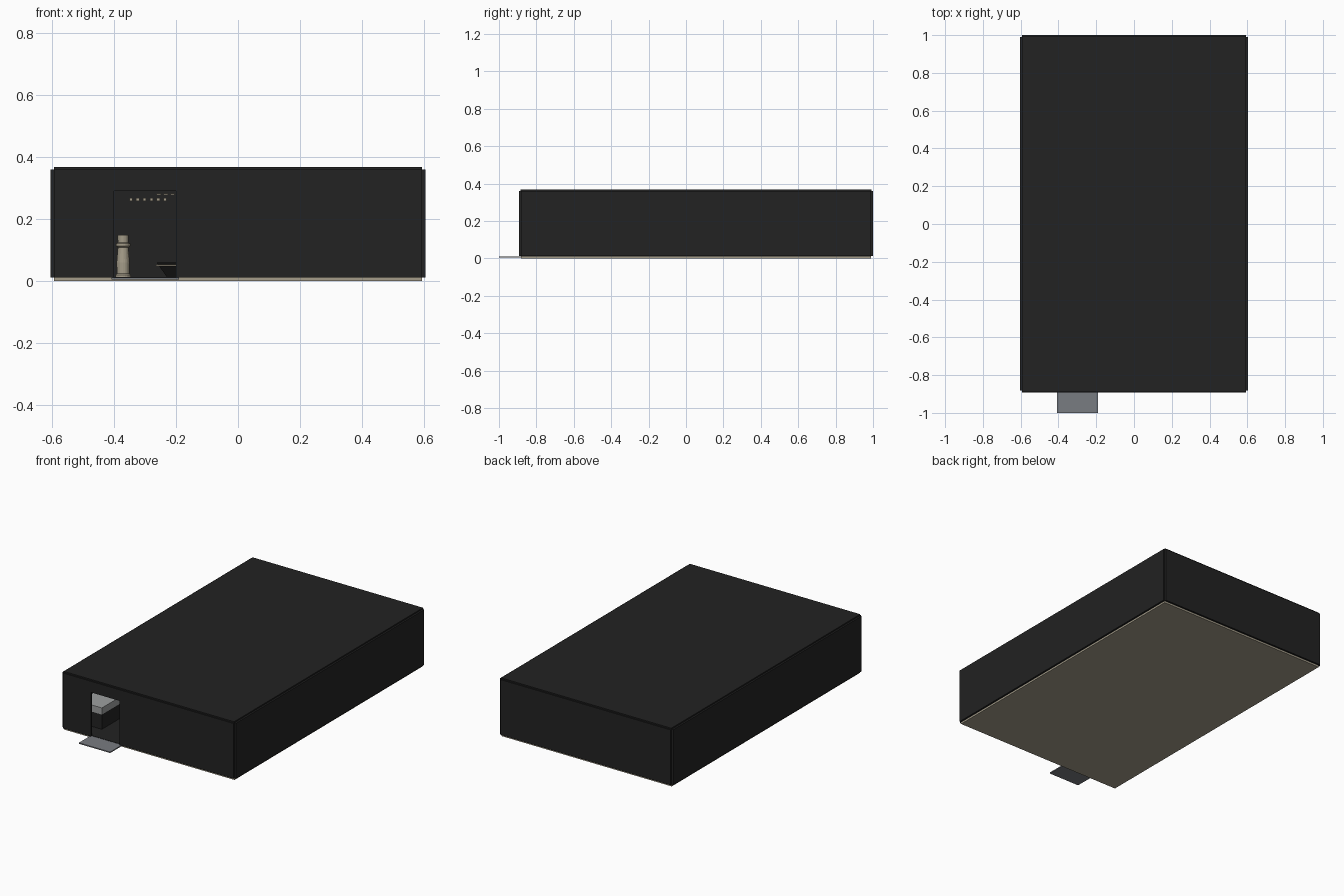
import bpy, bmesh, math
from mathutils import Vector

if "Cube" in bpy.data.objects:
    bpy.data.objects.remove(bpy.data.objects["Cube"])


def material(name, rgb):
    m = bpy.data.materials.new(name)
    m.diffuse_color = (*rgb, 1)
    m.use_nodes = True
    m.node_tree.nodes["Principled BSDF"].inputs["Base Color"].default_value = m.diffuse_color
    return m


BLACK = material("matte black", (0.016, 0.016, 0.016))
BEIGE = material("warm beige", (0.38, 0.34, 0.255))
GREY = material("metal grey", (0.19, 0.2, 0.22))
PALE = material("pale grey", (0.34, 0.35, 0.35))


def finish(name, bm, mat):
    bmesh.ops.recalc_face_normals(bm, faces=bm.faces)
    me = bpy.data.meshes.new(name)
    bm.to_mesh(me)
    bm.free()
    me.materials.append(mat)
    ob = bpy.data.objects.new(name, me)
    bpy.context.collection.objects.link(ob)
    return ob


def box(name, x0, x1, y0, y1, z0, z1, mat, taper=1.0):
    """Box from its limits; taper scales the bottom face."""
    bm = bmesh.new()
    bmesh.ops.create_cube(bm, size=1)
    for v in bm.verts:
        k = taper if v.co.z < 0 else 1
        v.co = Vector(((x0 + x1) / 2 + v.co.x * k * (x1 - x0),
                       (y0 + y1) / 2 + v.co.y * k * (y1 - y0),
                       (z0 + z1) / 2 + v.co.z * (z1 - z0)))
    return finish(name, bm, mat)


def lathe(name, profile, loc, mat, n=24):
    bm = bmesh.new()
    rings = [[bm.verts.new((loc[0] + r * math.cos(2 * math.pi * i / n),
                            loc[1] + r * math.sin(2 * math.pi * i / n), z))
              for i in range(n)] for r, z in profile]
    for a, b in zip(rings, rings[1:]):
        for i in range(n):
            bm.faces.new((a[i], a[(i + 1) % n], b[(i + 1) % n], b[i]))
    bm.faces.new(rings[0])
    bm.faces.new(rings[-1])
    return finish(name, bm, mat)


X, XO = 0.593, 0.604          # inner and outer wall faces
YF, YFI = -0.893, -0.882      # front wall
YB, YBI = 1.0, 0.989          # back wall
Z0, Z1, ZR = 0.012, 0.36, 0.368
DL, DR, DT = -0.4, -0.2, 0.29  # doorway

# floor slab, dark carpet and roof
box("floor_slab", -X, X, YFI, YBI, 0, 0.011, BEIGE)
box("floor_carpet", -X, X, YFI, YBI, 0.011, 0.0135, BLACK)
box("roof", -X, X, YFI - 0.004, YBI + 0.004, Z1, ZR, BLACK)

# side and back walls, leaving notched corners
for s, side in ((-1, "left"), (1, "right")):
    box(side + "_wall", *sorted((s * X, s * XO)), YFI, YBI, Z0, Z1, BLACK)
box("back_wall", -X, X, YBI, YB, Z0, Z1, BLACK)

# front wall around the doorway
box("front_wall_left", -X, DL, YF, YFI, Z0, Z1, BLACK)
box("front_wall_right", DR, X, YF, YFI, Z0, Z1, BLACK)
box("door_lintel", DL, DR, YF, YFI, DT, Z1, BLACK)

# entrance plate
box("entrance_plate", -0.408, -0.19, -1.0, YFI, 0.005, 0.0115, GREY)

# counter just inside the door
box("counter_base", -0.56, -0.402, -0.78, -0.5, 0.0135, 0.106, BLACK)
box("counter_top", -0.56, -0.402, -0.78, -0.5, 0.106, 0.148, PALE)

# turned column standing further in
column = lathe("column", [(0.025, 0.0135), (0.025, 0.02), (0.02, 0.024),
                          (0.021, 0.06), (0.017, 0.108), (0.023, 0.113),
                          (0.023, 0.121), (0.017, 0.124), (0.018, 0.148)],
               (-0.37, 0.2), BEIGE)

# low table with a tapered body
box("table_body", -0.262, -0.1, 0.1, 0.3, 0.0135, 0.06, BLACK, 0.6)
box("table_top", -0.264, -0.098, 0.098, 0.302, 0.049, 0.053, BEIGE)

# small hanging lamps on two rows
for i in range(6):
    x = -0.35 + i * 0.022
    box(f"lamp_low_{i}", x, x + 0.01, 0.5, 0.51, 0.258, 0.267, BEIGE)
for i in range(3):
    x = -0.262 + i * 0.022
    box(f"lamp_high_{i}", x, x + 0.014, 0.5, 0.51, 0.278, 0.283, BEIGE)
